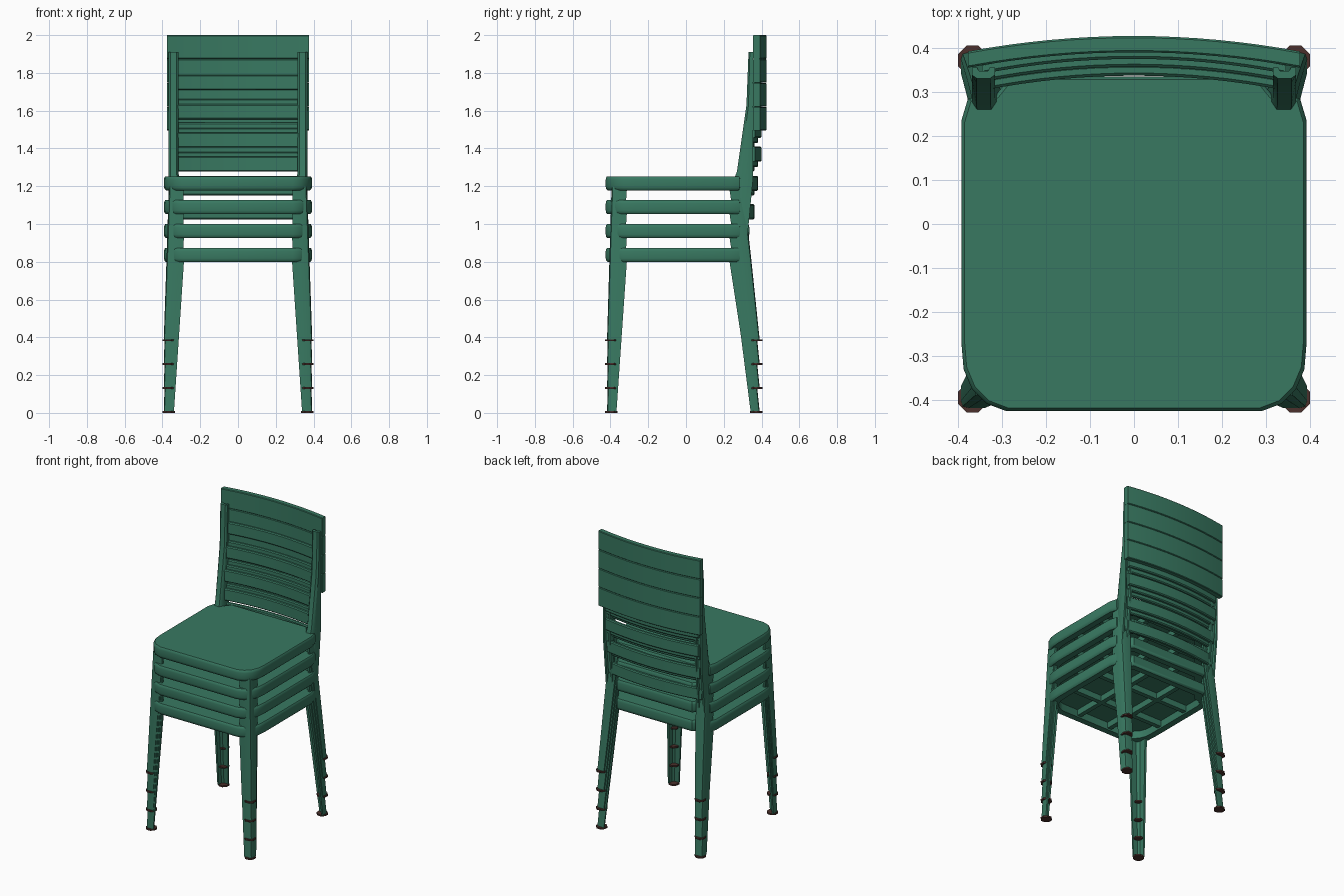
import bpy, bmesh

if "Cube" in bpy.data.objects:
    bpy.data.objects.remove(bpy.data.objects["Cube"])

PITCH = 0.1265   # vertical stacking step
COUNT = 4


def material(name, col):
    m = bpy.data.materials.new(name)
    m.diffuse_color = (*col, 1)
    m.use_nodes = True
    m.node_tree.nodes["Principled BSDF"].inputs["Base Color"].default_value = m.diffuse_color
    return m


GREEN = material("green_plastic", (0.04, 0.19, 0.12))
DARK = material("dark_rubber", (0.07, 0.03, 0.025))


def finish(name, bm, mat, mirror=False, angle=35):
    """Turn a bmesh into one linked-mesh object per chair of the stack."""
    if mirror:
        g = bmesh.ops.duplicate(bm, geom=bm.verts[:] + bm.edges[:] + bm.faces[:])
        for v in g["geom"]:
            if isinstance(v, bmesh.types.BMVert):
                v.co.x = -v.co.x
    bmesh.ops.recalc_face_normals(bm, faces=bm.faces[:])
    me = bpy.data.meshes.new(name)
    bm.to_mesh(me)
    bm.free()
    me.materials.append(mat)
    for i in range(COUNT):
        ob = bpy.data.objects.new(f"{name}_{i + 1}", me)
        ob.location.z = i * PITCH
        bpy.context.collection.objects.link(ob)
    bpy.ops.object.select_all(action='DESELECT')
    ob.select_set(True)
    bpy.context.view_layer.objects.active = ob
    bpy.ops.object.shade_smooth_by_angle(angle=angle * 3.14159 / 180)


def loft(bm, rings):
    """Skin closed rings of points and cap both ends."""
    vs = [[bm.verts.new(p) for p in r] for r in rings]
    n = len(vs[0])
    for a, b in zip(vs, vs[1:]):
        for i in range(n):
            j = (i + 1) % n
            bm.faces.new((a[i], a[j], b[j], b[i]))
    bm.faces.new(vs[0])
    bm.faces.new(vs[-1])


def tube(profile, stations):
    """Sweep a unit profile through (x, y, z, half_x, half_y) stations."""
    bm = bmesh.new()
    loft(bm, [[(x + px * hx, y + py * hy, z) for px, py in profile]
              for x, y, z, hx, hy in stations])
    return bm


def box(bm, c, s):
    g = bmesh.ops.create_cube(bm, size=1)
    for v in g["verts"]:
        v.co = [c[k] + v.co[k] * s[k] for k in range(3)]


# seat: rounded shell with a hollow underside
half = [(0.29, -0.425), (0.335, -0.408), (0.368, -0.375), (0.387, -0.33), (0.392, -0.27),
        (0.392, 0.235), (0.377, 0.285), (0.315, 0.292), (0.28, 0.335)]
outline = half + [(-x, y) for x, y in reversed(half)]
CY = -0.045
bm = bmesh.new()
loft(bm, [[(x * s, CY + (y - CY) * s, z) for x, y in outline] for s, z in (
    (0.87, 0.85), (0.87, 0.80), (0.975, 0.799), (0.993, 0.806), (1, 0.818),
    (1, 0.856), (0.994, 0.867), (0.982, 0.873))])
finish("seat", bm, GREEN)

# seat ribs under the shell
bm = bmesh.new()
for s in (-1, 1):
    box(bm, (s * 0.12, CY, 0.832), (0.03, 0.66, 0.044))
    box(bm, (0, CY + s * 0.12, 0.832), (0.68, 0.03, 0.044))
finish("seat_ribs", bm, GREEN)

# legs: chamfered corner channels, open towards the middle of the chair
angle_profile = [(-1, 1), (0.35, 1), (0.85, 0.85), (1, 0.35), (1, -1), (0.6, -1),
                 (0.6, 0.2), (0.2, 0.6), (-1, 0.6)]
front_profile = [(x, -y) for x, y in angle_profile]
finish("front_legs", tube(front_profile, [
    (0.366, -0.393, 0.008, 0.027, 0.025), (0.325, -0.353, 0.82, 0.04, 0.041)]), GREEN, True)
finish("rear_legs", tube(angle_profile, [
    (0.366, 0.366, 0.008, 0.027, 0.024), (0.346, 0.318, 0.42, 0.033, 0.029),
    (0.328, 0.264, 0.83, 0.038, 0.038)]), GREEN, True)

# back posts: channels open to the rear, rising from the rear legs
post_profile = [(-1, 1), (-1, -0.4), (-0.6, -1), (0.6, -1), (1, -0.4), (1, 1),
                (0.55, 1), (0.4, 0.4), (-0.4, 0.4), (-0.55, 1)]
finish("back_posts", tube(post_profile, [
    (0.335, 0.270, 0.80, 0.032, 0.036), (0.342, 0.296, 0.90, 0.026, 0.026),
    (0.342, 0.338, 1.25, 0.026, 0.018), (0.342, 0.343, 1.53, 0.026, 0.012)]), GREEN, True)

# feet: thin dark pads
pad = [(-1, -0.4), (-0.4, -1), (0.4, -1), (1, -0.4), (1, 0.4), (0.4, 1), (-0.4, 1), (-1, 0.4)]
for name, y in (("front_feet", -0.395), ("rear_feet", 0.372)):
    finish(name, tube(pad, [(0.367, y, 0, 0.033, 0.033), (0.367, y, 0.01, 0.033, 0.033)]),
           DARK, True)


# back slats: bowed boards with softened edges
def slat(bm, hw, y_end, bow, z0, z1, thick, c=0.006):
    rings = []
    for i in range(17):
        t = -1 + i / 8
        y = y_end + bow * (1 - t * t)
        x = hw * t
        rings.append([(x, y, z0 + c), (x, y + c, z0), (x, y + thick - c, z0),
                      (x, y + thick, z0 + c), (x, y + thick, z1 - c),
                      (x, y + thick - c, z1), (x, y + c, z1), (x, y, z1 - c)])
    loft(bm, rings)


bm = bmesh.new()
slat(bm, 0.377, 0.355, 0.035, 1.495, 1.6205, 0.037, 0.004)
finish("top_slat", bm, GREEN)
bm = bmesh.new()
for z, y in ((1.025, 0.303), (1.175, 0.323), (1.33, 0.341)):
    slat(bm, 0.345, y, 0.034, z, z + 0.08, 0.025)
finish("back_slats", bm, GREEN)
